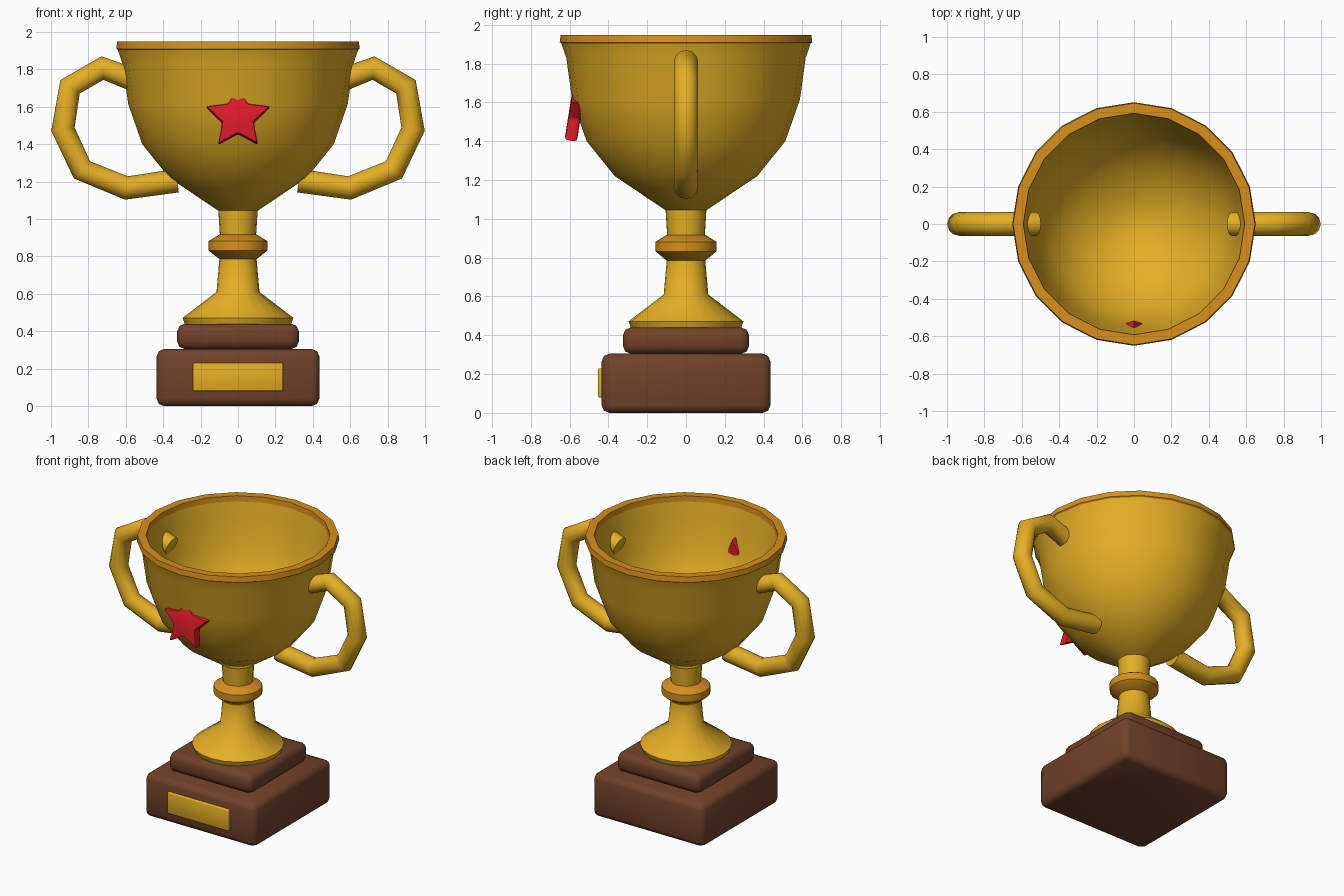
import bpy, bmesh, math
from mathutils import Matrix, Vector

if "Cube" in bpy.data.objects:
    bpy.data.objects.remove(bpy.data.objects["Cube"])


def material(name, rgb):
    m = bpy.data.materials.new(name)
    m.diffuse_color = (*rgb, 1)
    m.use_nodes = True
    m.node_tree.nodes["Principled BSDF"].inputs["Base Color"].default_value = m.diffuse_color
    return m


GOLD = material("gold", (0.78, 0.43, 0.018))
DARK_GOLD = material("dark_gold", (0.68, 0.28, 0.012))
WOOD = material("brown_wood", (0.165, 0.054, 0.023))
RED = material("red", (0.73, 0.011, 0.022))


def finish(name, bm, mat, angle=40, bevel=0, segments=2):
    bmesh.ops.recalc_face_normals(bm, faces=bm.faces[:])
    me = bpy.data.meshes.new(name)
    bm.to_mesh(me)
    bm.free()
    me.materials.append(mat)
    ob = bpy.data.objects.new(name, me)
    bpy.context.collection.objects.link(ob)
    bpy.ops.object.select_all(action='DESELECT')
    bpy.context.view_layer.objects.active = ob
    ob.select_set(True)
    if bevel:
        mod = ob.modifiers.new("bevel", 'BEVEL')
        mod.width, mod.segments = bevel, segments
        bpy.ops.object.modifier_apply(modifier=mod.name)
    bpy.ops.object.shade_smooth_by_angle(angle=math.radians(angle))
    return ob


def lathe(name, profile, mat, closed=False, sides=20, angle=40):
    bm = bmesh.new()
    pts = profile + profile[:1] if closed else profile
    vs = [bm.verts.new((r, 0, z)) for r, z in pts]
    es = [bm.edges.new(p) for p in zip(vs, vs[1:])]
    bmesh.ops.spin(bm, geom=vs + es, cent=(0, 0, 0), axis=(0, 0, 1),
                   angle=math.tau, steps=sides, use_duplicate=False)
    bmesh.ops.remove_doubles(bm, verts=bm.verts[:], dist=1e-4)
    return finish(name, bm, mat, angle)


def box(name, size, centre, mat, bevel):
    bm = bmesh.new()
    bmesh.ops.create_cube(bm, size=1, matrix=Matrix.Translation(centre) @ Matrix.Diagonal((*size, 1)))
    return finish(name, bm, mat, 50, bevel, 2)


# Wooden plinth and name plate
box("plinth_lower", (0.87, 0.87, 0.305), (0, 0, 0.1525), WOOD, 0.04)
box("plinth_upper", (0.65, 0.65, 0.135), (0, 0, 0.3725), WOOD, 0.04)
box("plate", (0.48, 0.04, 0.15), (0, -0.433, 0.155), GOLD, 0.006)

# Foot, stem and collar
lathe("foot", [(0, 0.44), (0.285, 0.44), (0.296, 0.472), (0.115, 0.61), (0.098, 0.80), (0, 0.80)], GOLD, angle=55)
lathe("collar", [(0, 0.786), (0.1, 0.786), (0.157, 0.832), (0.157, 0.882), (0.1, 0.917), (0, 0.917)], DARK_GOLD)
lathe("stem", [(0, 0.90), (0.096, 0.90), (0.106, 1.06), (0, 1.06)], GOLD)

# Bowl: outer wall up, then inner wall down
lathe("bowl", [(0, 1.045), (0.106, 1.045), (0.367, 1.22), (0.512, 1.40), (0.587, 1.615),
               (0.617, 1.83), (0.643, 1.905), (0.589, 1.91), (0.57, 1.81), (0.54, 1.62),
               (0.463, 1.42), (0.31, 1.26), (0.12, 1.165), (0, 1.145)], GOLD)
lathe("rim", [(0.642, 1.903), (0.651, 1.91), (0.646, 1.948), (0.592, 1.948), (0.589, 1.91)], DARK_GOLD, True)


# Handles: a tube swept along a path, mirrored
def handle(name, side):
    path = [Vector((side * x, 0, z)) for x, z in
            [(0.52, 1.73), (0.725, 1.807), (0.898, 1.707), (0.936, 1.48),
             (0.834, 1.263), (0.597, 1.166), (0.325, 1.205)]]
    bm, rings, n = bmesh.new(), [], 12
    for i, p in enumerate(path):
        before = (p - path[i - 1]).normalized() if i else Vector()
        after = (path[i + 1] - p).normalized() if i + 1 < len(path) else Vector()
        t = (before + after).normalized()
        across = t.cross(Vector((0, 1, 0)))
        rings.append([bm.verts.new(p + 0.063 * (math.cos(a) * across + math.sin(a) * Vector((0, 1, 0))))
                      for a in (math.tau * k / n for k in range(n))])
    for a, b in zip(rings, rings[1:]):
        for k in range(n):
            bm.faces.new((a[k], a[(k + 1) % n], b[(k + 1) % n], b[k]))
    bm.faces.new(rings[0])
    bm.faces.new(rings[-1])
    return finish(name, bm, GOLD, 60)


handle("handle_right", 1)
handle("handle_left", -1)

# Star badge leaning with the bowl wall
bm = bmesh.new()
vs = []
for k in range(10):
    r = 0.18 if k % 2 == 0 else 0.088
    a = math.pi / 2 + k * math.pi / 5
    vs.append(bm.verts.new((r * math.cos(a), -0.032, r * math.sin(a))))
face = bm.faces.new(vs)
ext = bmesh.ops.extrude_face_region(bm, geom=[face])
bmesh.ops.translate(bm, vec=(0, 0.064, 0),
                    verts=[v for v in ext["geom"] if isinstance(v, bmesh.types.BMVert)])
bm.transform(Matrix.Translation((0, -0.572, 1.543)) @ Matrix.Rotation(math.radians(-9), 4, 'X'))
finish("star", bm, RED, 30, 0.012, 2)
